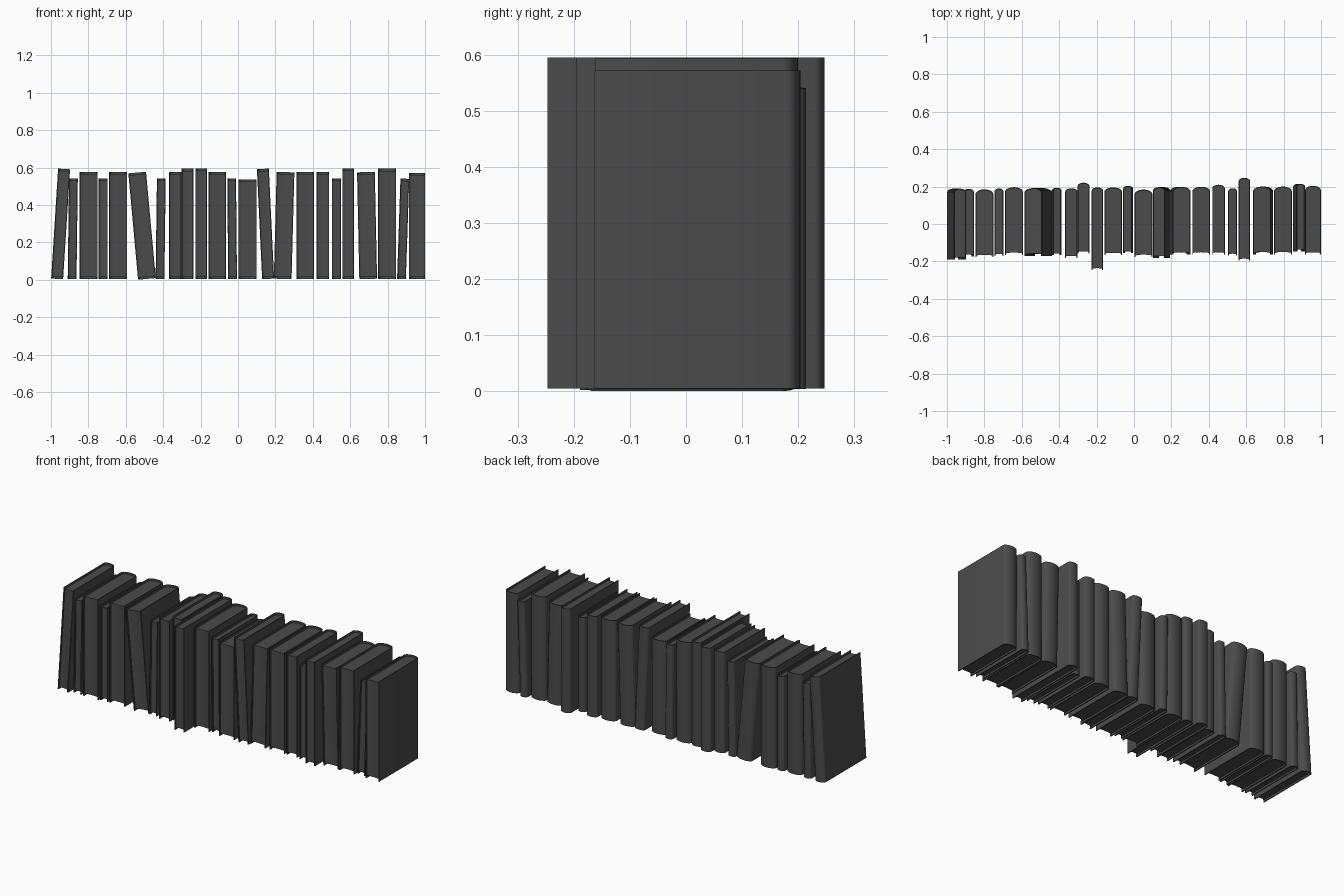
import bpy, bmesh, math
from mathutils import Matrix

if "Cube" in bpy.data.objects:
    bpy.data.objects.remove(bpy.data.objects["Cube"])

COVER = 0.005    # board thickness
INSET = 0.011    # how far the pages sit below the cover edges
BASE = 0.005     # height of the lower edge
SEG = 10         # segments in rounded spine

# Book formats: width, depth, height of top edge
FORMATS = {
    "thin": (0.047, 0.36, 0.541),
    "tall": (0.064, 0.378, 0.594),
    "deep": (0.061, 0.443, 0.595),
    "medium": (0.067, 0.372, 0.577),
    "thick": (0.095, 0.362, 0.576),
    "short": (0.095, 0.36, 0.536),
    "large": (0.095, 0.362, 0.594),
    "end": (0.084, 0.367, 0.572),
}

# Row from left to right: format, bottom centre x, front y
ROW = [
    ("tall", -0.967, -0.189), ("thin", -0.887, -0.173), ("thick", -0.80, -0.177),
    ("thin", -0.722, -0.17), ("thick", -0.642, -0.165), ("thick", -0.487, -0.17),
    ("thin", -0.417, -0.167), ("medium", -0.335, -0.181), ("tall", -0.27, -0.157),
    ("deep", -0.196, -0.247), ("thick", -0.111, -0.166), ("thin", -0.029, -0.156),
    ("short", 0.051, -0.176), ("tall", 0.161, -0.181), ("thick", 0.239, -0.163),
    ("thick", 0.359, -0.163), ("medium", 0.452, -0.162), ("thin", 0.527, -0.169),
    ("deep", 0.59, -0.196), ("thick", 0.696, -0.162), ("large", 0.796, -0.162),
    ("thin", 0.874, -0.146), ("end", 0.957, -0.163),
]

# Leaning books: place in row -> sideways shift of the top
LEAN = {1: 0.037, 2: 0.007, 6: -0.052, 7: 0.007, 12: -0.005,
        14: -0.028, 15: 0.015, 20: -0.012, 22: 0.018}

# Dark grey for the whole row
dark = bpy.data.materials.new("dark_grey")
dark.diffuse_color = (0.07, 0.07, 0.07, 1)
dark.use_nodes = True
dark.node_tree.nodes["Principled BSDF"].inputs["Base Color"].default_value = dark.diffuse_color


def arc(half, y, bulge):
    """Shallow bulge from +half to -half, pushed towards +y."""
    return [(half * math.cos(math.pi * i / SEG),
             y + bulge * math.sin(math.pi * i / SEG)) for i in range(SEG + 1)]


def prism(name, profile, z0, z1, matrix):
    """Closed outline in xy, extruded upwards."""
    bm = bmesh.new()
    face = bm.faces.new([bm.verts.new((x, y, z0)) for x, y in profile])
    grown = bmesh.ops.extrude_face_region(bm, geom=[face], use_keep_orig=True)["geom"]
    top = [v for v in grown if isinstance(v, bmesh.types.BMVert)]
    bmesh.ops.translate(bm, verts=top, vec=(0, 0, z1 - z0))
    bmesh.ops.recalc_face_normals(bm, faces=bm.faces)
    mesh = bpy.data.meshes.new(name)
    bm.to_mesh(mesh)
    bm.free()
    mesh.materials.append(dark)
    ob = bpy.data.objects.new(name, mesh)
    bpy.context.collection.objects.link(ob)
    ob.matrix_world = matrix
    return ob


parts = []
for n, (kind, x, front) in enumerate(ROW, 1):
    w, depth, top = FORMATS[kind]
    h = top - BASE
    lean = (Matrix.Translation((x, 0, BASE))
            @ Matrix.Rotation(math.asin(LEAN.get(n, 0) / h), 4, 'Y'))
    half, bulge = w / 2, 0.2 * w + 0.006
    inner = half - COVER
    shoulder = front + depth - bulge

    # Cover: two boards joined by a rounded spine
    cover = [(half, front)] + arc(half, shoulder, bulge) + [(-half, front), (-inner, front)]
    cover += arc(inner, shoulder, bulge - COVER)[::-1] + [(inner, front)]
    parts.append(prism(f"book_cover_{n:02d}", cover, 0, h, lean))

    # Page block: rounded at the spine, slightly hollowed along the fore edge
    pages = arc(inner, shoulder, bulge - COVER)
    pages += arc(inner, front + 0.007, 0.2 * bulge)[::-1]
    parts.append(prism(f"book_pages_{n:02d}", pages, INSET, h - INSET, lean))

# Smooth spines with crisp edges
for ob in parts:
    ob.select_set(True)
bpy.context.view_layer.objects.active = parts[0]
bpy.ops.object.shade_smooth_by_angle(angle=math.radians(35))
